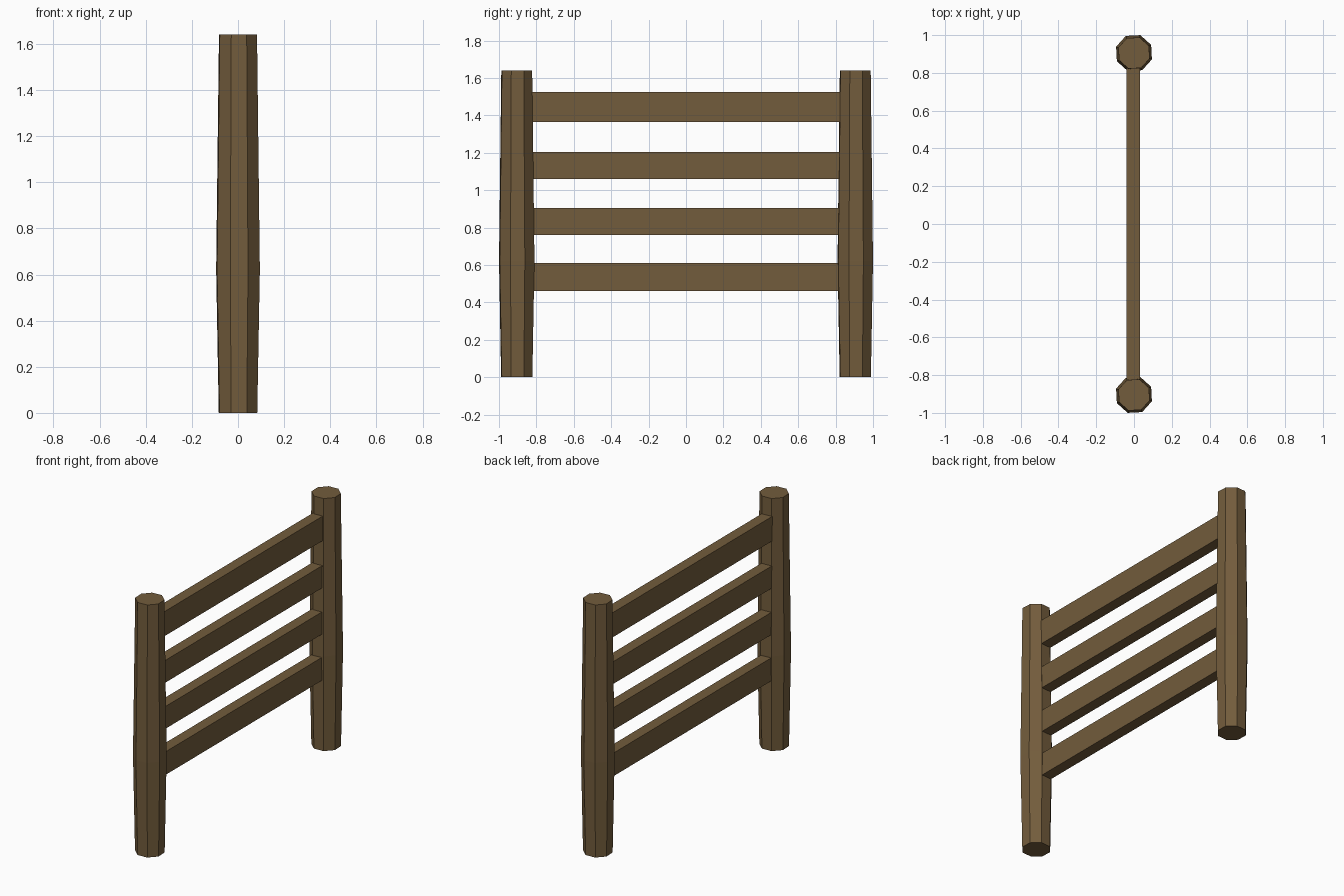
import bpy, bmesh, math

if "Cube" in bpy.data.objects:
    bpy.data.objects.remove(bpy.data.objects["Cube"])

wood = bpy.data.materials.new("brown_wood")
wood.diffuse_color = (0.17, 0.107, 0.045, 1)
wood.use_nodes = True
wood.node_tree.nodes["Principled BSDF"].inputs["Base Color"].default_value = wood.diffuse_color


def finish(name, bm):
    bmesh.ops.recalc_face_normals(bm, faces=bm.faces)
    me = bpy.data.meshes.new(name)
    bm.to_mesh(me)
    bm.free()
    me.materials.append(wood)
    ob = bpy.data.objects.new(name, me)
    bpy.context.collection.objects.link(ob)
    return ob


def post(name, y):
    # octagonal rings (height, radius): slightly swollen in the lower middle
    bm = bmesh.new()
    rings = []
    for z, r in [(0, 0.0885), (0.62, 0.1005), (1.64, 0.0875)]:
        ring = []
        for i in range(8):
            a = math.radians(25.5 + 45 * i)
            ring.append(bm.verts.new((r * math.cos(a), y + r * math.sin(a), z)))
        rings.append(ring)
    for lo, hi in zip(rings, rings[1:]):
        for i in range(8):
            j = (i + 1) % 8
            bm.faces.new((lo[i], lo[j], hi[j], hi[i]))
    bm.faces.new(rings[0])
    bm.faces.new(rings[-1])
    return finish(name, bm)


def rail(name, z0, z1):
    # flat board whose ends are sunk into the posts
    bm = bmesh.new()
    bmesh.ops.create_cube(bm, size=1)
    for v in bm.verts:
        v.co = (v.co.x * 0.072 - 0.005, v.co.y * 1.72, z0 + (v.co.z + 0.5) * (z1 - z0))
    return finish(name, bm)


# end posts
for name, y in [("front_post", -0.905), ("back_post", 0.905)]:
    post(name, y)

# four rails
for i, (z0, z1) in enumerate([(0.46, 0.61), (0.76, 0.905), (1.06, 1.205), (1.365, 1.525)]):
    rail(f"rail_{i + 1}", z0, z1)
